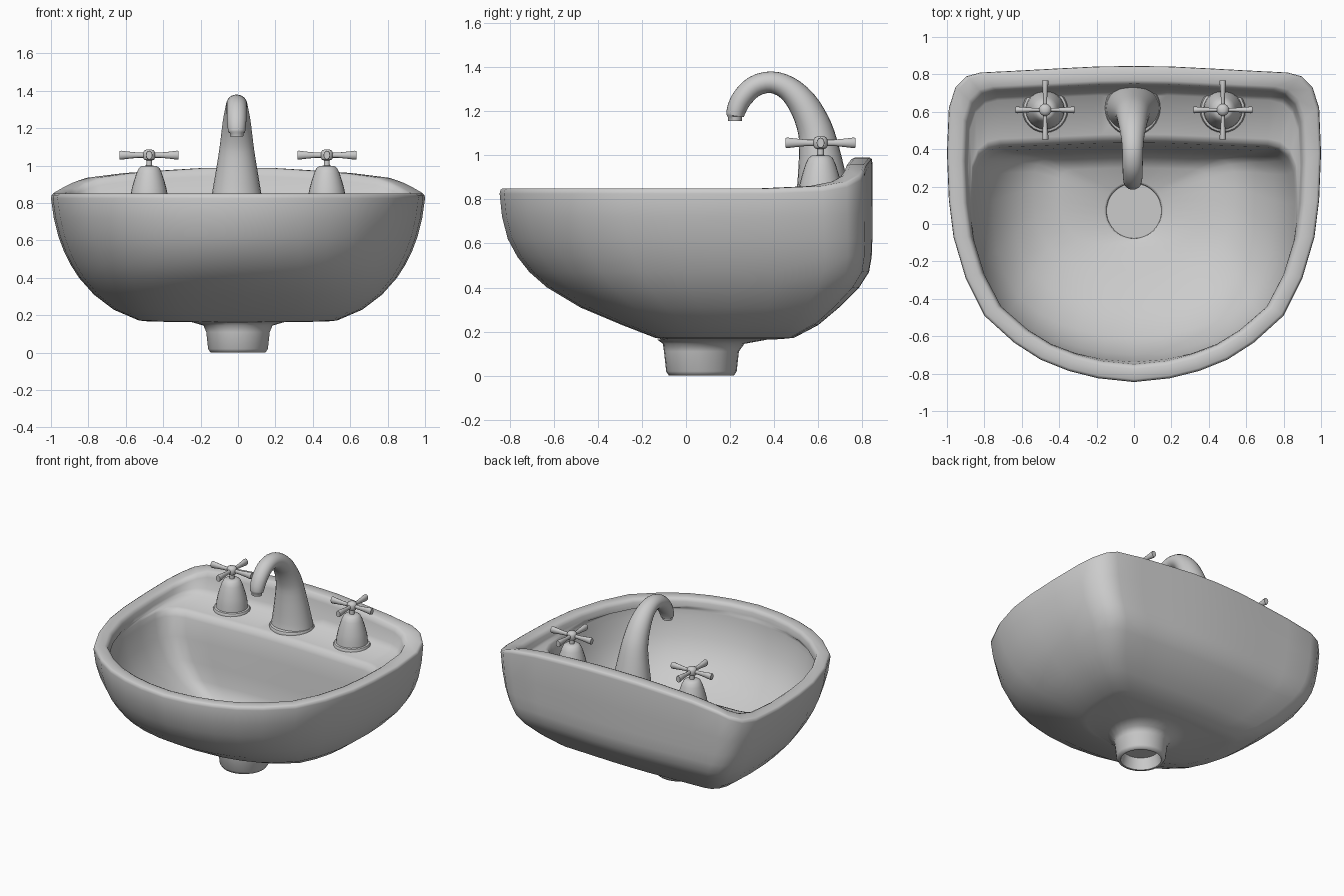
import bpy, bmesh, math
from mathutils import Vector

if "Cube" in bpy.data.objects:
    bpy.data.objects.remove(bpy.data.objects["Cube"])


def loft(name, rings, angle=45):
    """Skin a list of closed rings with quads and cap both ends."""
    bm = bmesh.new()
    vs = [[bm.verts.new(p) for p in r] for r in rings]
    n = len(rings[0])
    for a, b in zip(vs, vs[1:]):
        for i in range(n):
            j = (i + 1) % n
            bm.faces.new((a[i], a[j], b[j], b[i]))
    bm.faces.new(vs[0])
    bm.faces.new(vs[-1])
    bmesh.ops.recalc_face_normals(bm, faces=bm.faces)
    me = bpy.data.meshes.new(name)
    bm.to_mesh(me)
    bm.free()
    me.polygons.foreach_set("use_smooth", [True] * len(me.polygons))
    me.set_sharp_from_angle(angle=math.radians(angle))
    ob = bpy.data.objects.new(name, me)
    bpy.context.collection.objects.link(ob)
    return ob


def sweep(name, stations, n=24):
    """Stations are (centre, side axis, up axis, half width, half height)."""
    rings = []
    for c, u, v, ru, rv in stations:
        rings.append([Vector(c) + Vector(u) * ru * math.cos(2 * math.pi * i / n)
                      + Vector(v) * rv * math.sin(2 * math.pi * i / n) for i in range(n)])
    return loft(name, rings)


def lathe(name, x, y, profile, n=24):
    return sweep(name, [((x, y, z), (1, 0, 0), (0, 1, 0), r, r) for r, z in profile], n)


# basin outline, right half from front to back: x, y, raise of the rim
half = [(0, -.845, 0), (.19, -.825, 0), (.35, -.785, 0), (.5, -.725, 0), (.64, -.635, 0),
        (.8, -.49, 0), (.9, -.29, 0), (.965, -.07, 0), (.99, .13, 0), (1, .38, 0),
        (.99, .62, .01), (.955, .73, .03), (.895, .79, .06), (.82, .81, .085),
        (.62, .82, .11), (.4, .832, .125), (.2, .842, .137), (0, .845, .14)]
outline = half + [(-x, y, l) for x, y, l in half[-2:0:-1]]


def shell(z, hx, yf, yb, lift=0):
    """Outline fitted to a width and depth; low rings get squarer front corners."""
    box = .35 * max(0, (.6 - z) / .43) ** 1.5
    ring = []
    for x, y, l in outline:
        if y < .38 and x:
            x = math.copysign(abs(x) ** (1 - box), x)
        ring.append((x * hx, yf + (y + .845) / 1.69 * (yb - yf), z + l * lift))
    return ring


def hole(z, r, cy=.07):
    out = []
    for x, y, _ in outline:
        a = math.atan2(y, x)
        out.append((r * math.cos(a), cy + r * math.sin(a), z))
    return out


# basin: drain, outer wall, rim and ledge, bowl
drain = [hole(.08, .115), hole(0, .132), hole(0, .147), hole(.02, .16),
         hole(.11, .17), hole(.145, .185, .08), hole(.164, .25, .12)]
wall = [shell(.166, .47, -.11, .43), shell(.172, .53, -.14, .49),
        shell(.23, .665, -.29, .6), shell(.31, .77, -.48, .695),
        shell(.4, .85, -.63, .785), shell(.47, .895, -.71, .83),
        shell(.54, .93, -.765, .842), shell(.62, .96, -.808, .845),
        shell(.72, .985, -.834, .845, .3)]
rim = [shell(.825, 1, -.845, .845, 1), shell(.843, .997, -.841, .842, 1),
       shell(.85, .985, -.83, .832, 1), shell(.85, .925, -.775, .768, 1),
       shell(.842, .908, -.758, .75, 1), shell(.825, .9, -.75, .74, .85),
       shell(.8, .892, -.746, .72, .3), shell(.785, .887, -.743, .69)]
bowl = [shell(.778, .876, -.738, .48), shell(.765, .87, -.736, .45),
        shell(.73, .86, -.73, .435), shell(.6, .83, -.7, .415),
        shell(.45, .755, -.605, .4), shell(.34, .655, -.44, .385),
        shell(.26, .54, -.25, .36), shell(.22, .4, -.13, .3),
        hole(.2, .16), hole(.195, .15), hole(.18, .147)]
loft("basin", drain + wall + rim + bowl, 60)

# spout: tapered arch smoothed through key points; y, z, radius
key = [(.62, .77, .13), (.62, .85, .118), (.6, 1.05, .088), (.573, 1.15, .076),
       (.525, 1.24, .066), (.46, 1.305, .055), (.385, 1.331, .049), (.31, 1.312, .048),
       (.256, 1.26, .047), (.23, 1.21, .044), (.223, 1.178, .04)]
path = []
for i in range(len(key) - 1):
    p0, p1, p2, p3 = (Vector(key[max(0, min(j, len(key) - 1))]) for j in range(i - 1, i + 3))
    for t in (0, 1 / 3, 2 / 3):
        path.append(p1 + .5 * t * (p2 - p0 + t * (2 * p0 - 5 * p1 + 4 * p2 - p3
                                                  + t * (3 * (p1 - p2) + p3 - p0))))
path.append(Vector(key[-1]))
stations = []
for i, (y, z, r) in enumerate(path):
    a, b = path[max(i - 1, 0)], path[min(i + 1, len(path) - 1)]
    t = Vector((0, b[0] - a[0], b[1] - a[1])).normalized()
    stations.append(((-.007, y, z), (1, 0, 0), (0, -t.z, t.y), r * 1.12, r))
for z, r in ((1.175, .033), (1.155, .031)):     # nozzle
    stations.append(((-.007, .222, z), (1, 0, 0), (0, 1, 0), r * 1.12, r))
sweep("spout", stations)
lathe("spout_flange", -.007, .62, [(.145, .76), (.148, .785), (.142, .797), (.12, .803)], 32)

# taps: bell, stem and hub, four flared arms
bell = [(.12, .76), (.122, .785), (.116, .797), (.104, .8), (.1, .84), (.092, .88),
        (.081, .92), (.068, .96), (.055, .987), (.04, .998), (.015, 1.0)]
hub = [(.016, .99), (.015, 1.028), (.027, 1.032), (.033, 1.045), (.033, 1.067),
       (.027, 1.08), (.012, 1.087)]
arm = [(.02, .014), (.06, .014), (.11, .019), (.15, .024), (.158, .022)]
for side, x in (("left", -.475), ("right", .475)):
    y = .61
    lathe(side + "_tap_bell", x, y, bell)
    lathe(side + "_tap_hub", x, y, hub, 16)
    for k in range(4):
        d = Vector((math.cos(k * math.pi / 2), math.sin(k * math.pi / 2), 0))
        s = Vector((-d.y, d.x, 0))
        sweep(f"{side}_tap_arm_{k + 1}", [
            (Vector((x, y, 1.056)) + d * q, s, (0, 0, 1), r * .75, r) for q, r in arm], 12)
